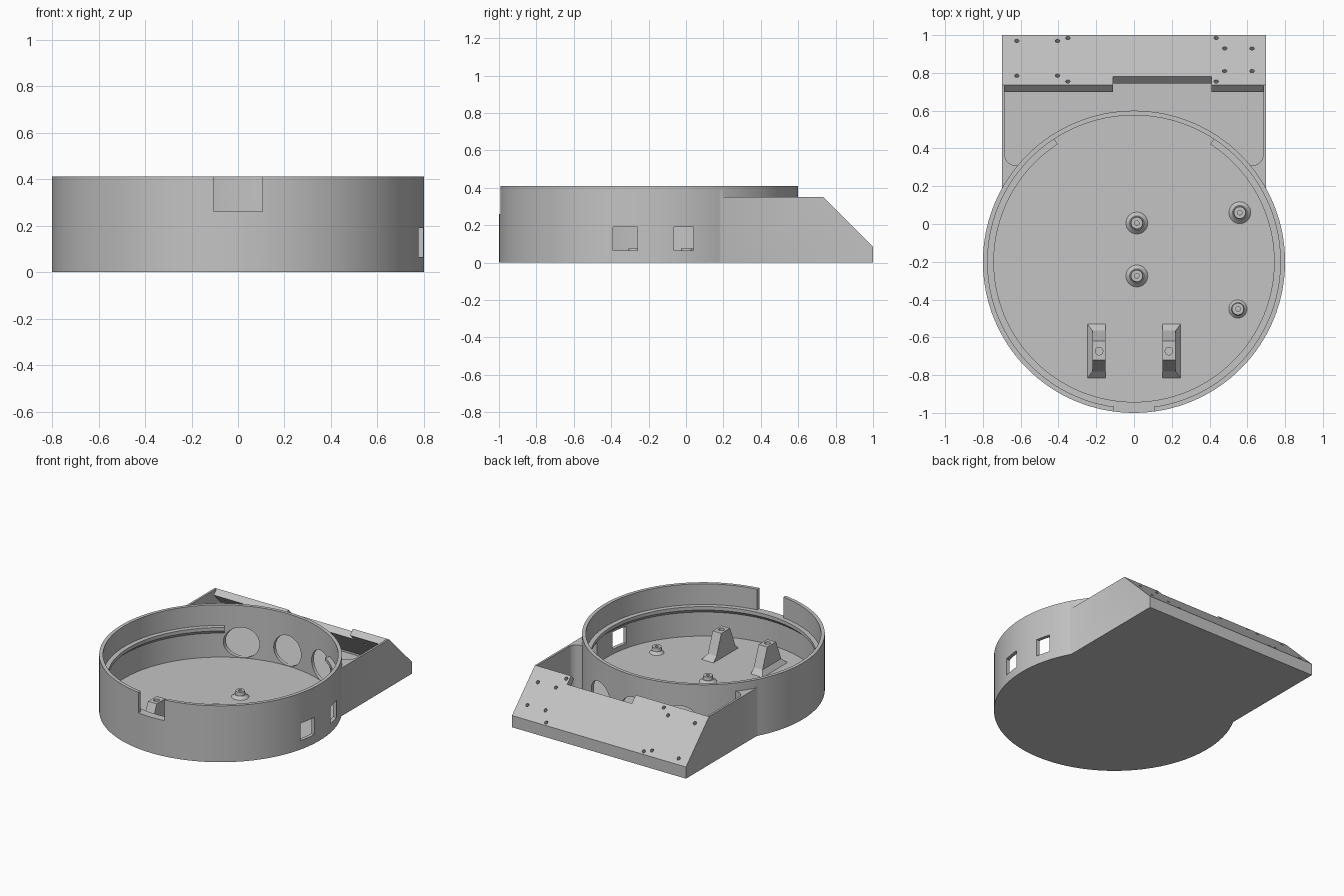
import bpy, bmesh, math
from mathutils import Vector, Matrix

if "Cube" in bpy.data.objects:
    bpy.data.objects.remove(bpy.data.objects["Cube"])

grey = bpy.data.materials.new("plain_grey")
grey.use_nodes = True
COLOUR = (0.55, 0.55, 0.55, 1)
grey.diffuse_color = COLOUR
grey.node_tree.nodes["Principled BSDF"].inputs["Base Color"].default_value = COLOUR

CENTRE_Y = -0.2
FLOOR = 0.03


def finish(name, bm):
    bmesh.ops.recalc_face_normals(bm, faces=bm.faces)
    mesh = bpy.data.meshes.new(name)
    bm.to_mesh(mesh)
    bm.free()
    mesh.materials.append(grey)
    ob = bpy.data.objects.new(name, mesh)
    bpy.context.collection.objects.link(ob)
    return ob


def boolean(ob, cutter, operation="DIFFERENCE"):
    """Bake a boolean into ob and delete the helper."""
    mod = ob.modifiers.new("cut", "BOOLEAN")
    mod.operation, mod.object, mod.solver = operation, cutter, "EXACT"
    bpy.context.view_layer.update()
    graph = bpy.context.evaluated_depsgraph_get()
    mesh = bpy.data.meshes.new_from_object(ob.evaluated_get(graph))
    ob.modifiers.clear()
    ob.data = mesh
    bpy.data.objects.remove(cutter)


def prism(name, profile, x0, x1, round_y=None, radius=0.06):
    """Extrude a (y, z) profile along x, optionally rounding upright edges at one y."""
    bm = bmesh.new()
    face = bm.faces.new([bm.verts.new((x0, y, z)) for y, z in profile])
    new = bmesh.ops.extrude_face_region(bm, geom=[face])["geom"]
    bmesh.ops.translate(bm, vec=(x1 - x0, 0, 0),
                        verts=[g for g in new if isinstance(g, bmesh.types.BMVert)])
    if round_y is not None:
        edges = [e for e in bm.edges if all(abs(v.co.y - round_y) < 1e-4 for v in e.verts)
                 and abs(e.verts[0].co.z - e.verts[1].co.z) > 0.01]
        bmesh.ops.bevel(bm, geom=edges, offset=radius, segments=8, profile=0.5, affect="EDGES")
    return finish(name, bm)


def box(name, x, y, z):
    return prism(name, [(y[0], z[0]), (y[1], z[0]), (y[1], z[1]), (y[0], z[1])], *x)


def rods(name, centres, axis, radius, length, segments=24):
    """Several parallel cylinders in one mesh."""
    bm = bmesh.new()
    turn = Vector(axis).to_track_quat("Z", "Y").to_matrix().to_4x4()
    for c in centres:
        bmesh.ops.create_cone(bm, cap_ends=True, segments=segments, radius1=radius, radius2=radius,
                              depth=length, matrix=Matrix.Translation(c) @ turn)
    return finish(name, bm)


def lathe(name, profile, x, y, start=0, sweep=360, steps=128, closed=False):
    """Spin an (r, z) profile; a closed one is a ring section with capped ends."""
    bm = bmesh.new()
    verts = [bm.verts.new((x + r, y, z)) for r, z in profile]
    edges = [bm.edges.new(p) for p in zip(verts, verts[1:])]
    geom = verts + edges
    if closed:
        edges.append(bm.edges.new((verts[-1], verts[0])))
        geom = verts + edges + [bm.faces.new(verts)]
    bmesh.ops.rotate(bm, cent=(x, y, 0), verts=verts, matrix=Matrix.Rotation(math.radians(start), 3, "Z"))
    out = bmesh.ops.spin(bm, geom=geom, cent=(x, y, 0), axis=(0, 0, 1),
                         angle=math.radians(sweep), steps=steps)
    bmesh.ops.remove_doubles(bm, verts=bm.verts, dist=1e-5)
    return finish(name, bm)


def frustum(name, low, z0, high, z1):
    """Tapered block between two (x0, x1, y0, y1) rectangles."""
    bm = bmesh.new()
    for (xa, xb, ya, yb), z in ((low, z0), (high, z1)):
        for x in (xa, xb):
            for y in (ya, yb):
                bm.verts.new((x, y, z))
    bmesh.ops.convex_hull(bm, input=bm.verts)
    bmesh.ops.dissolve_limit(bm, angle_limit=0.01, verts=bm.verts, edges=bm.edges)
    return finish(name, bm)


def smooth(ob):
    bpy.ops.object.select_all(action="DESELECT")
    ob.select_set(True)
    bpy.context.view_layer.objects.active = ob
    bpy.ops.object.shade_smooth_by_angle(angle=math.radians(30))


# Rear wedge box: hollow, open on top, with a sloped panel
wedge = prism("wedge", [(0, 0), (1, 0), (1, 0.085), (0.735, 0.35), (0, 0.35)], -0.7, 0.7)
cavity = prism("cavity", [(0.31, FLOOR), (0.97, FLOOR), (0.97, 0.044), (0.7, 0.315),
                          (0.785, 0.4), (0.31, 0.4)], -0.685, 0.685, round_y=0.31)
boolean(wedge, cavity)
boolean(wedge, rods("bowl_room", [(0, CENTRE_Y, 0.2)], (0, 0, 1), 0.79, 1, 128))

# Notch in the panel's top edge, and its screw holes
boolean(wedge, prism("notch", [(0.715, 0.24), (0.81, 0.335), (0.75, 0.395), (0.655, 0.3)], -0.11, 0.41))
screws = [(x, y) for x in (-0.62, -0.405) for y in (0.785, 0.97)]
screws += [(x, y) for x in (0.48, 0.625) for y in (0.81, 0.93)]
screws += [(x, y) for x in (-0.35, 0.435) for y in (0.755, 0.985)]
boolean(wedge, rods("screw_holes", [(x, y, 1.085 - y) for x, y in screws], (0, 1, 1), 0.012, 0.12, 16))

# Round bowl with floor, joined to the wedge
body = lathe("housing", [(0, 0), (0.8, 0), (0.8, 0.41), (0.775, 0.41), (0.775, FLOOR), (0, FLOOR)],
             0, CENTRE_Y)
boolean(body, wedge, "UNION")

# Cable holes through the rear wall, side windows, front slot
boolean(body, rods("cable_holes", [(x, 0.535, 0.142) for x in (-0.32, 0, 0.32)],
                   (0, 1, 0), 0.11, 0.37, 48))
for y in ((-0.39, -0.26), (-0.065, 0.04)):
    boolean(body, box("window", (0.7, 0.9), y, (0.065, 0.19)))
boolean(body, box("slot", (-0.105, 0.105), (-1.1, -0.9), (0.26, 0.6)))
smooth(body)

# Lid ledge running round the inside, open at the rear
ledge = lathe("lid_ledge", [(0.742, 0.26), (0.78, 0.26), (0.78, 0.2), (0.742, 0.235)],
              0, CENTRE_Y, start=123, sweep=294, steps=104, closed=True)
smooth(ledge)

# Screw standoffs on the floor
for i, (x, y, r) in enumerate([(0.015, 0.005, 0.058), (0.015, -0.275, 0.058),
                               (0.56, 0.06, 0.058), (0.55, -0.45, 0.048)]):
    peg = lathe(f"standoff_{i + 1}", [(r, FLOOR - 0.005), (r, FLOOR), (r - 0.02, 0.05), (0.034, 0.05),
                                      (0.031, 0.075), (0.012, 0.075), (0.012, FLOOR), (0, FLOOR + 0.002)],
                x, y, steps=32)
    smooth(peg)

# Pair of tapered posts with flared feet
for side, name in ((-1, "right"), (1, "left")):
    def rect(outer, y0, y1):
        return (side * 0.15, side * outer, y0, y1)
    foot = frustum(f"{name}_post_foot", rect(0.25, -0.82, -0.525), FLOOR - 0.005,
                   rect(0.22, -0.78, -0.565), 0.065)
    post = frustum(f"{name}_post", rect(0.22, -0.78, -0.565), 0.065,
                   rect(0.22, -0.72, -0.62), 0.21)
    boolean(post, rods("post_hole", [(side * 0.185, -0.673, 0.2)], (0, 0, 1), 0.02, 0.1))
    smooth(post)
